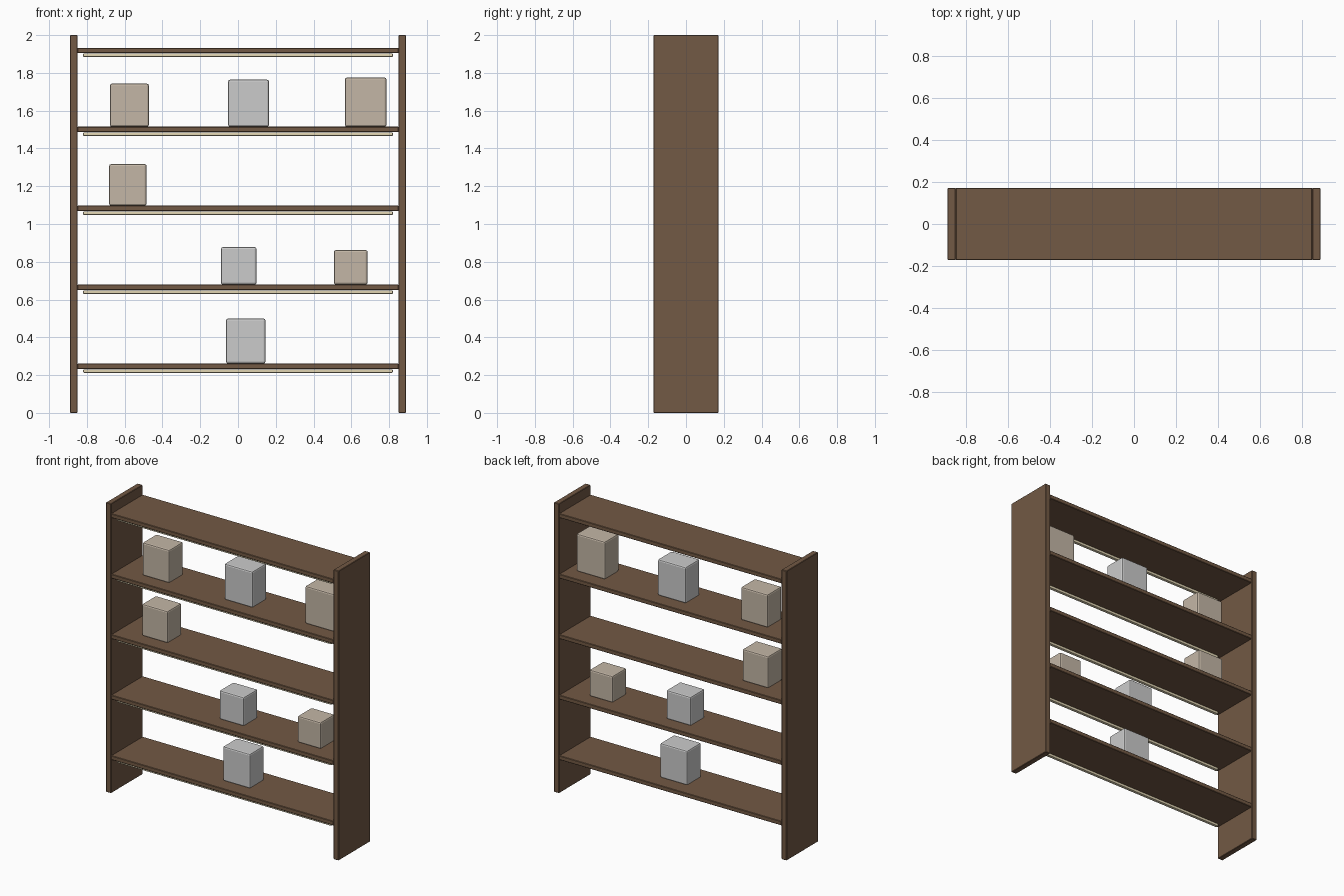
import bpy, bmesh
from mathutils import Matrix

if "Cube" in bpy.data.objects:
    bpy.data.objects.remove(bpy.data.objects["Cube"])


def material(name, rgb):
    m = bpy.data.materials.new(name)
    m.diffuse_color = (*rgb, 1)
    m.use_nodes = True
    m.node_tree.nodes["Principled BSDF"].inputs["Base Color"].default_value = m.diffuse_color
    return m


WOOD = material("dark_wood", (0.17, 0.10, 0.058))
BEIGE = material("warm_beige", (0.55, 0.47, 0.38))
GLOW = material("warm_strip", (0.75, 0.66, 0.45))


def box(name, x, y, z, mat=None, bevel=0.003, segments=1):
    """Bevelled box from (min, max) ranges on each axis."""
    size = [b - a for a, b in (x, y, z)]
    centre = [(a + b) / 2 for a, b in (x, y, z)]
    bm = bmesh.new()
    bmesh.ops.create_cube(bm, size=1, matrix=Matrix.Diagonal((*size, 1)))
    bmesh.ops.bevel(bm, geom=bm.edges[:], offset=bevel, segments=segments,
                    profile=0.5, affect='EDGES', clamp_overlap=True)
    me = bpy.data.meshes.new(name)
    bm.to_mesh(me)
    bm.free()
    if mat:
        me.materials.append(mat)
    ob = bpy.data.objects.new(name, me)
    ob.location = centre
    bpy.context.collection.objects.link(ob)
    return ob


DEPTH = (-0.172, 0.172)
INNER, OUTER = 0.85, 0.889
THICK = 0.029
TOPS = [0.261 + 0.418 * i for i in range(5)]

# Side panels
box("left_panel", (-OUTER, -INNER), DEPTH, (0, 2), WOOD)
box("right_panel", (INNER, OUTER), DEPTH, (0, 2), WOOD)

# Shelves, each with a light strip under its front edge
for i, top in enumerate(TOPS):
    under = top - THICK
    box(f"shelf_{i + 1}", (-INNER, INNER), DEPTH, (under, top), WOOD)
    box(f"light_strip_{i + 1}", (-0.82, 0.82), (-0.152, -0.13),
        (under - 0.02, under - 0.001), GLOW, 0.005, 2)

# Display boxes: shelf index, x centre, width, height, material
ITEMS = [
    (0, 0.041, 0.208, 0.238, None),
    (1, 0.004, 0.188, 0.199, None),
    (1, 0.597, 0.178, 0.183, BEIGE),
    (2, -0.583, 0.198, 0.220, BEIGE),
    (3, -0.575, 0.206, 0.228, BEIGE),
    (3, 0.056, 0.216, 0.249, None),
    (3, 0.676, 0.220, 0.260, BEIGE),
]
for n, (s, x, w, h, mat) in enumerate(ITEMS):
    box(f"display_box_{n + 1}", (x - w / 2, x + w / 2), (-0.077, 0.077),
        (TOPS[s], TOPS[s] + h), mat, 0.01, 2)
